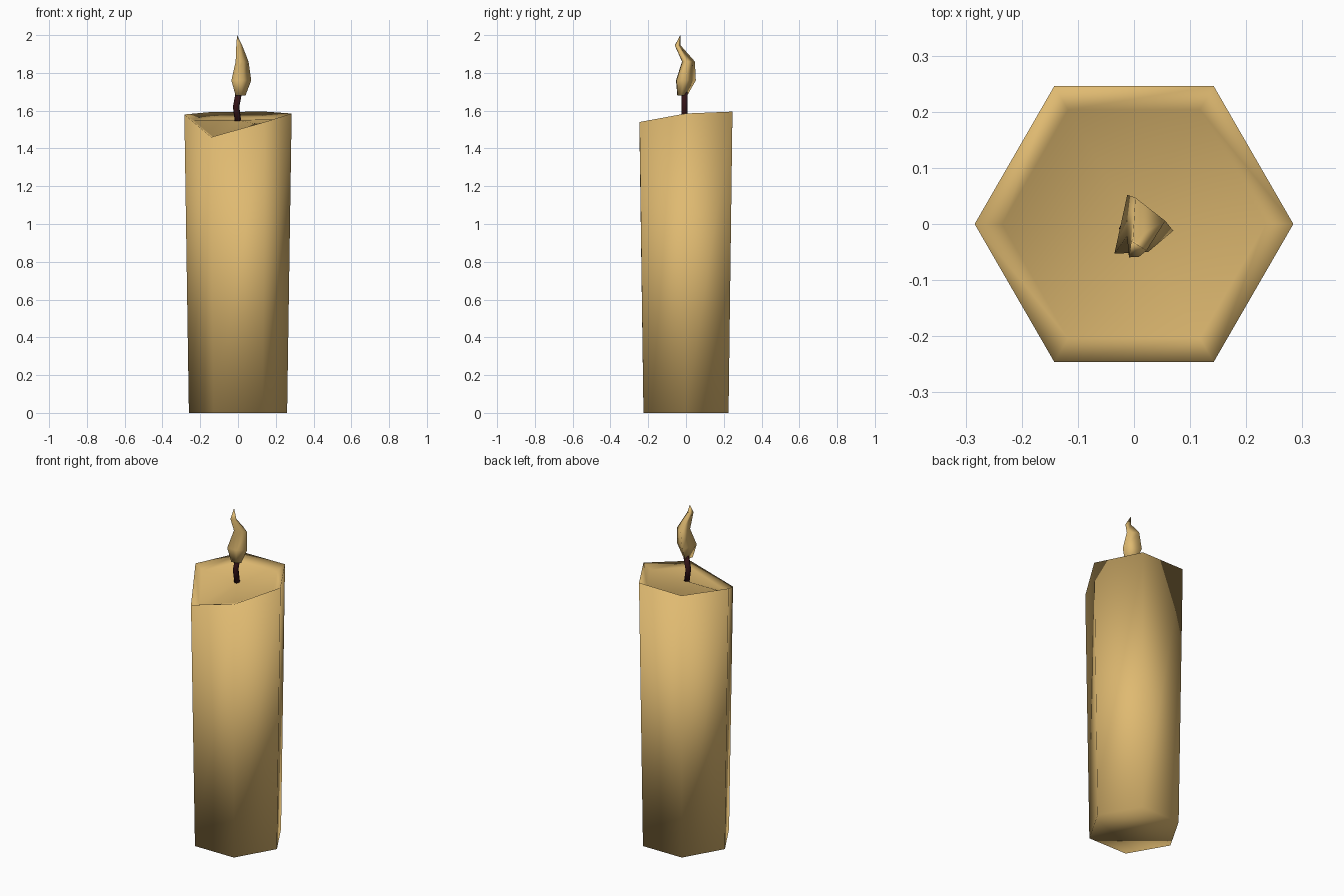
import bpy, bmesh, math
from mathutils import Vector

cube = bpy.data.objects.get("Cube")
if cube:
    bpy.data.objects.remove(cube, do_unlink=True)


def make_material(name, colour):
    mat = bpy.data.materials.new(name)
    mat.use_nodes = True
    mat.diffuse_color = (*colour, 1)
    mat.node_tree.nodes["Principled BSDF"].inputs["Base Color"].default_value = (*colour, 1)
    return mat


def loft(name, rings, mat, start=None, end=None):
    """Skin a stack of rings; each end closes on a point if given, else with a flat cap."""
    bm = bmesh.new()
    loops = [[bm.verts.new(p) for p in ring] for ring in rings]
    n = len(loops[0])
    for low, high in zip(loops, loops[1:]):
        for i in range(n):
            j = (i + 1) % n
            bm.faces.new((low[i], low[j], high[j], high[i]))
    for loop, tip in ((loops[0], start), (loops[-1], end)):
        if tip is None:
            bm.faces.new(loop)
        else:
            point = bm.verts.new(tip)
            for i in range(n):
                bm.faces.new((loop[i], loop[(i + 1) % n], point))
    bmesh.ops.recalc_face_normals(bm, faces=bm.faces)
    mesh = bpy.data.meshes.new(name)
    bm.to_mesh(mesh)
    bm.free()
    mesh.materials.append(mat)
    mesh.shade_smooth()
    obj = bpy.data.objects.new(name, mesh)
    bpy.context.collection.objects.link(obj)
    return obj


def polygon(radius, heights, cx=0, cy=0):
    n = len(heights)
    return [Vector((cx + radius * math.cos(math.tau * i / n),
                    cy + radius * math.sin(math.tau * i / n), z))
            for i, z in enumerate(heights)]


wax = make_material("warm wax", (0.74, 0.49, 0.165))
char = make_material("charred wick", (0.035, 0.007, 0.009))

# Wax body: tapered hexagon, uneven melted rim and shallow pool
rim = (1.585, 1.595, 1.593, 1.58, 1.46, 1.54)
pool = (1.555, 1.56, 1.56, 1.55, 1.45, 1.525)
loft("wax_body",
     [polygon(0.26, [0] * 6), polygon(0.284, rim), polygon(0.235, pool)],
     wax, end=(0, 0, 1.55))

# Wick: slightly bent six-sided stem
loft("wick",
     [polygon(0.017, [z] * 6, x, -0.008)
      for x, z in ((0.0, 1.545), (-0.01, 1.62), (0.005, 1.7))],
     char)

# Flame: uneven four-sided section, scaled and shifted up to a curled tip
section = [(-0.027, 0.057), (-0.05, -0.048), (0.01, -0.045), (0.055, -0.007)]
stations = [(0.012, -0.022, 1.68, 0.5), (0.015, -0.005, 1.76, 1.0),
            (0.02, 0.01, 1.86, 0.65), (0.006, -0.045, 1.945, 0.3)]
loft("flame",
     [[(cx + x * s, cy + y * s, z) for x, y in section] for cx, cy, z, s in stations],
     wax, end=(-0.005, -0.03, 2.0))
